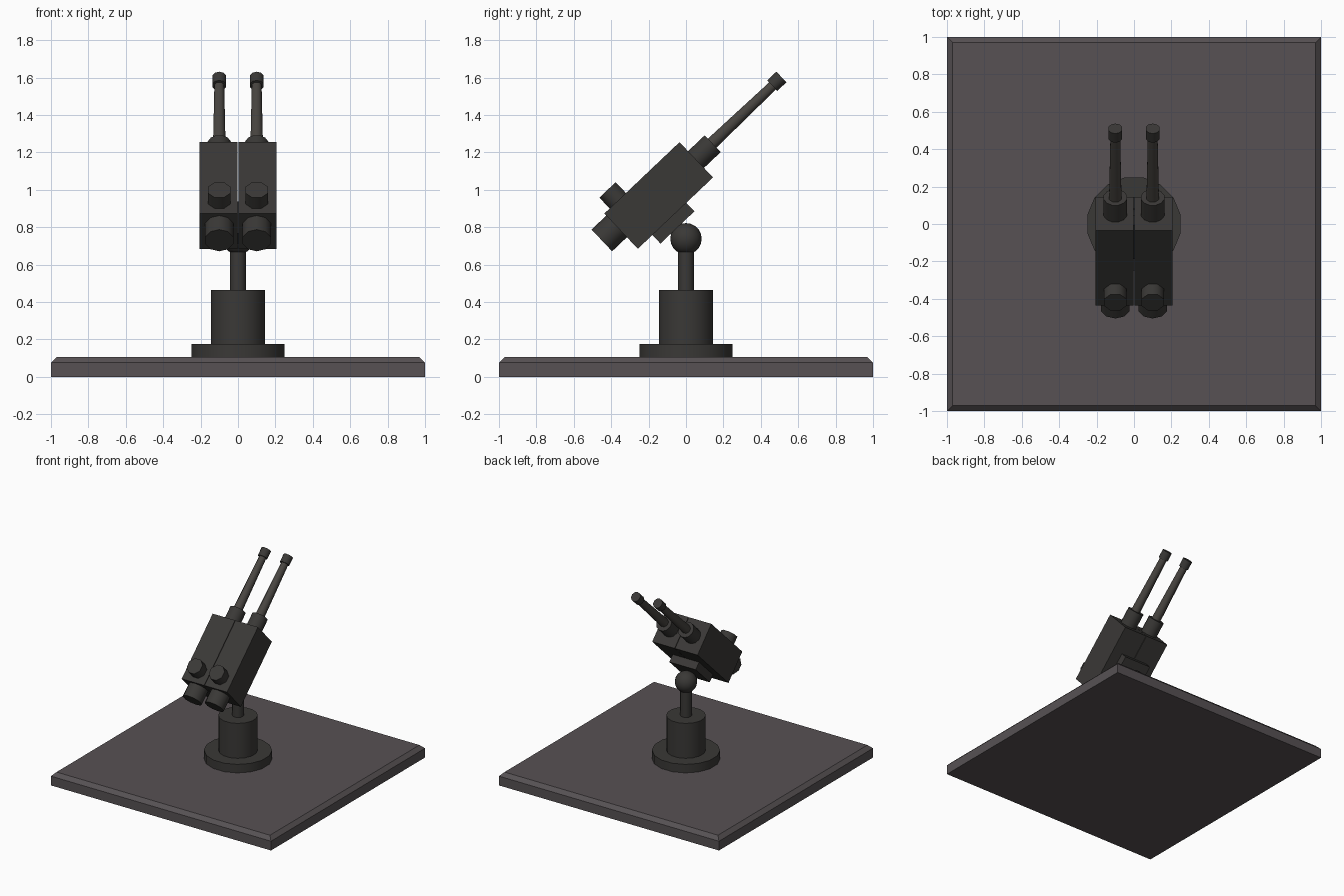
import bpy, bmesh, math
from mathutils import Matrix, Vector

if "Cube" in bpy.data.objects:
    bpy.data.objects.remove(bpy.data.objects["Cube"])


def material(name, rgb):
    m = bpy.data.materials.new(name)
    m.diffuse_color = (*rgb, 1)
    m.use_nodes = True
    m.node_tree.nodes["Principled BSDF"].inputs["Base Color"].default_value = m.diffuse_color
    return m


PLATE = material("plate_grey", (0.095, 0.083, 0.088))
METAL = material("gun_metal", (0.042, 0.040, 0.037))
BARREL = material("barrel_metal", (0.065, 0.059, 0.052))

# Tilted gun frame: local y along the barrels, local z out of the top
GUN = Matrix.Translation((0, -0.146, 0.9695)) @ Matrix.Rotation(math.radians(43.5), 4, 'X')
ALONG = Matrix.Rotation(math.radians(-90), 4, 'X')


def finish(name, bm, mat, frame, smooth=False):
    bm.transform(frame)
    bmesh.ops.recalc_face_normals(bm, faces=bm.faces)
    me = bpy.data.meshes.new(name)
    bm.to_mesh(me)
    bm.free()
    me.materials.append(mat)
    ob = bpy.data.objects.new(name, me)
    bpy.context.collection.objects.link(ob)
    if smooth:
        bpy.ops.object.select_all(action='DESELECT')
        bpy.context.view_layer.objects.active = ob
        ob.select_set(True)
        bpy.ops.object.shade_smooth_by_angle(angle=math.radians(46))
    return ob


def box(name, lo, hi, mat=METAL, frame=Matrix()):
    bm = bmesh.new()
    lo, hi = Vector(lo), Vector(hi)
    bmesh.ops.create_cube(bm, size=1, matrix=Matrix.Translation((lo + hi) / 2) @ Matrix.Diagonal((*(hi - lo), 1)))
    return finish(name, bm, mat, frame)


def turned(name, profile, sides, mat=METAL, frame=Matrix()):
    """Capped solid of revolution from (radius, height) points."""
    bm = bmesh.new()
    rings = []
    for r, h in profile:
        rings.append([bm.verts.new((r * math.cos(a), r * math.sin(a), h))
                      for a in (2 * math.pi * (i + 0.5) / sides for i in range(sides))])
    for a, b in zip(rings, rings[1:]):
        for i in range(sides):
            j = (i + 1) % sides
            bm.faces.new((a[i], a[j], b[j], b[i]))
    bm.faces.new(rings[0][::-1])
    bm.faces.new(rings[-1])
    return finish(name, bm, mat, frame, True)


# Square base plate with chamfered top edge
bm = bmesh.new()
bmesh.ops.create_cube(bm, size=1, matrix=Matrix.Translation((0, 0, 0.053)) @ Matrix.Diagonal((2, 2, 0.106, 1)))
top = [e for e in bm.edges if all(v.co.z > 0.1 for v in e.verts)]
bmesh.ops.bevel(bm, geom=top, offset=0.03, segments=1, affect='EDGES')
finish("base_plate", bm, PLATE, Matrix())

# Pedestal: flange, drum, post and ball joint
turned("pedestal_flange", [(0.254, 0.10), (0.254, 0.176)], 16)
turned("pedestal_drum", [(0.147, 0.17), (0.147, 0.463)], 16)
turned("post", [(0.045, 0.45), (0.045, 0.72)], 8)
bm = bmesh.new()
bmesh.ops.create_uvsphere(bm, u_segments=16, v_segments=10, radius=0.084)
finish("ball_joint", bm, METAL, Matrix.Translation((0, 0, 0.738)), True)

# Cradle between the ball joint and the gun housings
box("cradle", (-0.12, -0.17, -0.193), (0.12, 0.08, -0.12), frame=GUN)

# Twin guns
for side, s in (("left", -1), ("right", 1)):
    x0, x1 = sorted((s * 0.002, s * 0.206))
    box(side + "_housing", (x0, -0.277, -0.13), (x1, 0.277, 0.13), frame=GUN)
    at = lambda y, z: GUN @ Matrix.Translation((s * 0.1, y, z))
    turned(side + "_collar", [(0.064, 0.26), (0.064, 0.40)], 12, frame=at(0, 0.002) @ ALONG)
    turned(side + "_barrel", [(0.036, 0.39), (0.028, 0.86)], 8, BARREL, at(0, 0.006) @ ALONG)
    turned(side + "_muzzle", [(0.039, 0.845), (0.039, 0.912)], 10, frame=at(0, 0.008) @ ALONG)
    turned(side + "_rear_cap", [(0.08, -0.386), (0.08, -0.26)], 10, frame=at(0, 0.035) @ ALONG)
    turned(side + "_top_cap", [(0.065, 0.12), (0.065, 0.21)], 8, frame=at(-0.178, 0))
